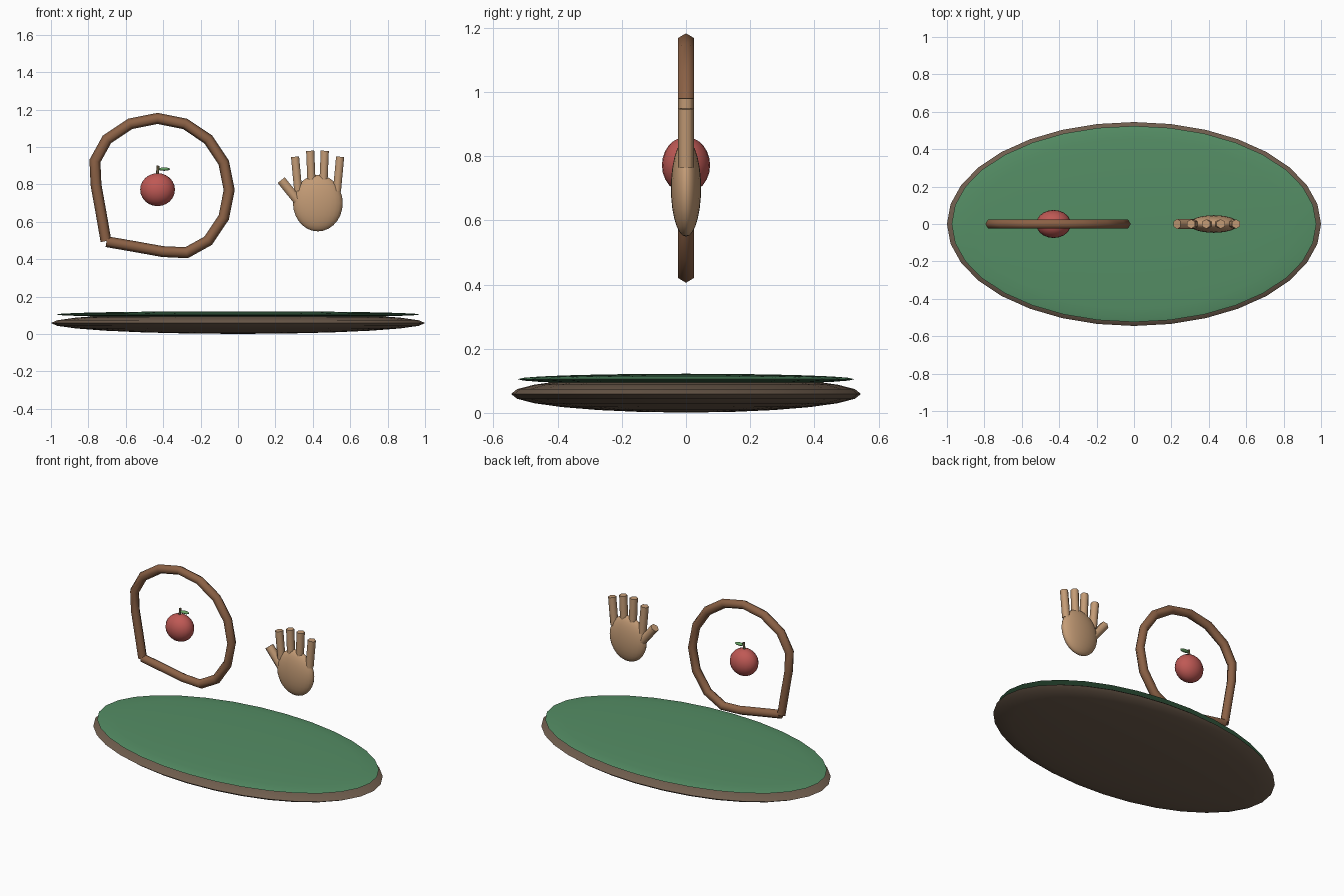
import bpy, bmesh
from math import cos, sin, pi, radians
from mathutils import Vector, Matrix

if "Cube" in bpy.data.objects:
    bpy.data.objects.remove(bpy.data.objects["Cube"])


def material(name, rgb):
    m = bpy.data.materials.new(name)
    m.diffuse_color = (*rgb, 1)
    m.use_nodes = True
    m.node_tree.nodes["Principled BSDF"].inputs["Base Color"].default_value = m.diffuse_color
    return m


def finish(name, bm, mat):
    bmesh.ops.recalc_face_normals(bm, faces=bm.faces)
    me = bpy.data.meshes.new(name)
    bm.to_mesh(me)
    bm.free()
    me.materials.append(mat)
    me.shade_smooth()
    me.set_sharp_from_angle(angle=radians(65))
    ob = bpy.data.objects.new(name, me)
    bpy.context.collection.objects.link(ob)
    return ob


def ellipsoid(name, centre, radii, mat, seg=20, rings=12):
    bm = bmesh.new()
    bmesh.ops.create_uvsphere(bm, u_segments=seg, v_segments=rings, radius=1)
    bm.transform(Matrix.Translation(centre) @ Matrix.Diagonal((*radii, 1)))
    return finish(name, bm, mat)


def tube(name, path, r, mat, turn=0.0, sides=6):
    """Capped tube along (x, z) points in the y = 0 plane, mitred at joints."""
    pts = [Vector((x, 0, z)) for x, z in path]
    bm = bmesh.new()
    rows = []
    for i, p in enumerate(pts):
        a = (p - pts[i - 1]).normalized() if i else (pts[1] - p).normalized()
        b = (pts[i + 1] - p).normalized() if i < len(pts) - 1 else a
        t = (a + b).normalized()
        n = Vector((t.z, 0, -t.x)) / t.dot(a)
        rows.append([bm.verts.new(p + r * (n * cos(turn + 2 * pi * k / sides)
                     + Vector((0, sin(turn + 2 * pi * k / sides), 0))))
                     for k in range(sides)])
    for u, v in zip(rows, rows[1:]):
        for k in range(sides):
            j = (k + 1) % sides
            bm.faces.new((u[k], u[j], v[j], v[k]))
    bm.faces.new(rows[0])
    bm.faces.new(rows[-1])
    return finish(name, bm, mat)


wood = material("dark_wood", (0.16, 0.11, 0.075))
felt = material("green_felt", (0.09, 0.27, 0.13))
frame = material("brown_frame", (0.26, 0.12, 0.06))
skin = material("skin", (0.55, 0.33, 0.18))
red = material("apple_red", (0.52, 0.10, 0.09))
leafy = material("leaf_green", (0.13, 0.35, 0.12))
twig = material("stem_brown", (0.13, 0.10, 0.05))

# Oval table: wooden body with a thin felt top
ellipsoid("table_base", (0, 0, 0.059), (1, 0.545, 0.058), wood, 32, 12)
ellipsoid("table_top", (0, 0, 0.105), (0.975, 0.524, 0.017), felt, 32, 12)

# Speech-bubble ring: round outline drawn out to a tail at lower left
cx, cz = -0.43, 0.77
tail = [(-0.273, -0.276), (-0.123, -0.302), (0.027, -0.329), (0.155, -0.335)]
arc = [(0.383 * cos(radians(a)), 0.383 * sin(radians(a)))
       for a in (-45, -22.5, 0, 22.5, 45, 67.5, 90, 112.5, 135)]
mirrored = [(z, x) for x, z in reversed(tail)]
tube("bubble_ring", [(cx + x, cz + z) for x, z in tail + arc + mirrored],
     0.029, frame)

# Apple in the ring
ellipsoid("apple", (cx, 0, 0.772), (0.093, 0.075, 0.088), red)
tube("apple_stem", [(cx - 0.002, 0.84), (cx + 0.003, 0.90)], 0.008, twig)
ellipsoid("apple_leaf", (cx + 0.035, 0, 0.882), (0.032, 0.015, 0.009), leafy, 12, 8)

# Open hand: palm, four fingers and thumb
ellipsoid("palm", (0.427, 0, 0.70), (0.133, 0.047, 0.151), skin, 24, 14)
fingers = [((0.322, 0.765), (0.305, 0.948)), ((0.395, 0.765), (0.386, 0.98)),
           ((0.455, 0.765), (0.464, 0.98)), ((0.529, 0.765), (0.546, 0.948))]
for i, path in enumerate(fingers):
    tube(f"finger_{i + 1}", path, 0.025, skin, pi / 2)
tube("thumb", [(0.33, 0.70), (0.231, 0.823)], 0.028, skin, pi / 2)
